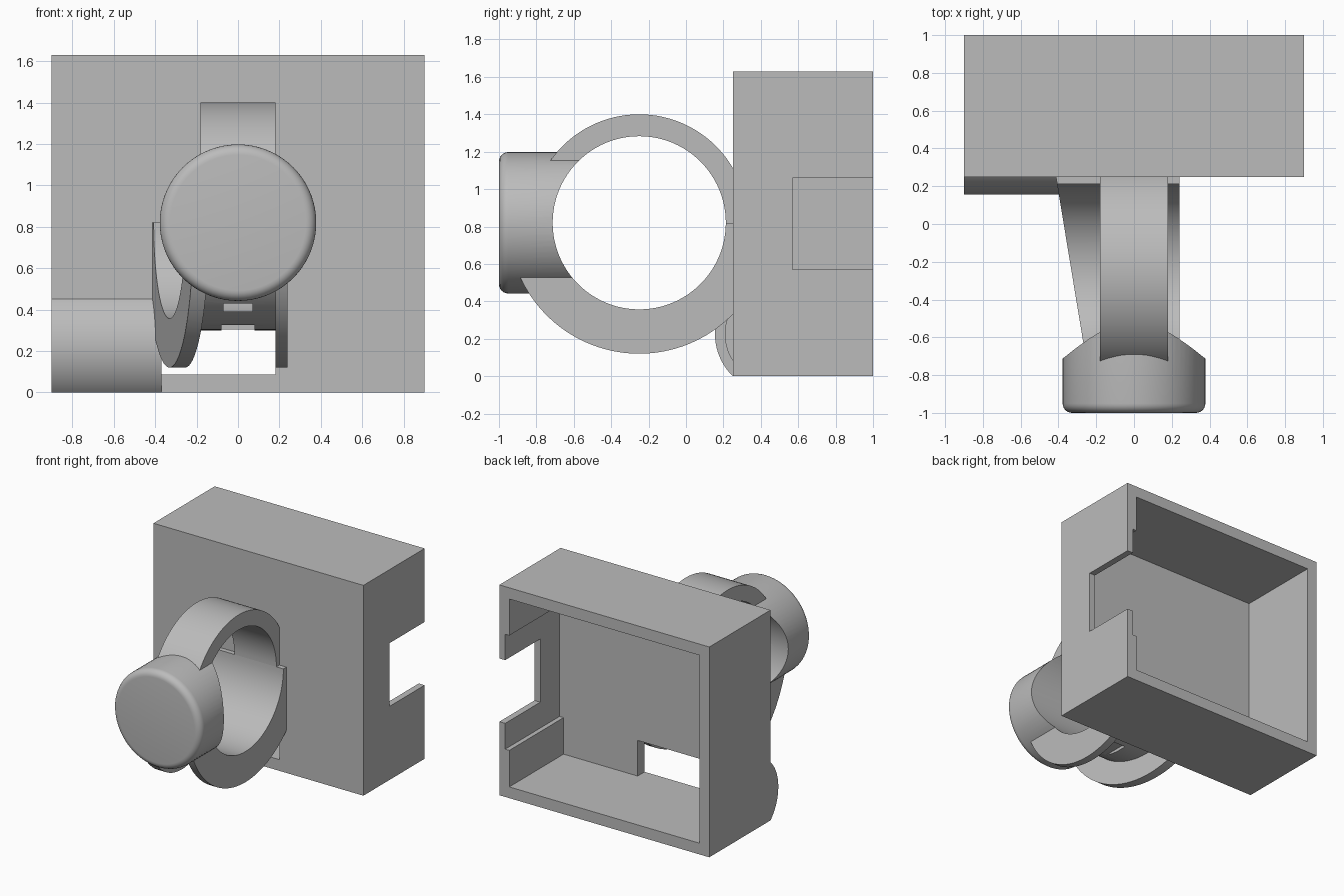
import bpy, bmesh
from math import sin, cos, pi, acos, asin

if "Cube" in bpy.data.objects:
    bpy.data.objects.remove(bpy.data.objects["Cube"])

grey = bpy.data.materials.new("plain_grey")
grey.diffuse_color = (0.5, 0.5, 0.5, 1)
grey.use_nodes = True
grey.node_tree.nodes["Principled BSDF"].inputs["Base Color"].default_value = grey.diffuse_color

CY, CZ = -0.25, 0.82      # axis of the bore
BORE = 0.463


def finish(name, bm):
    bmesh.ops.recalc_face_normals(bm, faces=bm.faces)
    me = bpy.data.meshes.new(name)
    bm.to_mesh(me)
    bm.free()
    ob = bpy.data.objects.new(name, me)
    bpy.context.collection.objects.link(ob)
    me.materials.append(grey)
    return ob


def prism(name, profile, left, right):
    """Extrude a (y, z) profile along x; left and right give x for each y."""
    bm = bmesh.new()
    a = [bm.verts.new((left(y), y, z)) for y, z in profile]
    b = [bm.verts.new((right(y), y, z)) for y, z in profile]
    bm.faces.new(a)
    bm.faces.new(b[::-1])
    n = len(a)
    for i in range(n):
        j = (i + 1) % n
        bm.faces.new((a[i], b[i], b[j], a[j]))
    return finish(name, bm)


def box(name, x0, x1, y0, y1, z0, z1):
    return prism(name, [(y0, z0), (y1, z0), (y1, z1), (y0, z1)],
                 lambda y: x0, lambda y: x1)


def cut(ob, cutter):
    m = ob.modifiers.new("cut", 'BOOLEAN')
    m.operation = 'DIFFERENCE'
    m.solver = 'EXACT'
    m.object = cutter
    bpy.context.view_layer.objects.active = ob
    bpy.ops.object.modifier_apply(modifier=m.name)
    bpy.data.objects.remove(cutter)


def arc(cy, cz, r, a0, a1, n=48):
    return [(cy + r * cos(a0 + (a1 - a0) * i / n),
             cz + r * sin(a0 + (a1 - a0) * i / n)) for i in range(n + 1)]


def half_ring(r, sign):
    """Half annulus around the bore, trimmed just inside the box wall."""
    back = 0.27
    end = acos(min(1, (back - CY) / r))
    pts = arc(CY, CZ, r, sign * pi, sign * end)
    if end > 0.01:
        pts.append((back, CZ))
    return pts + arc(CY, CZ, BORE, 0, sign * pi)


# Hollow box, open at the back
case = box("case", -0.9, 0.9, 0.25, 1.0, 0, 1.63)
cut(case, box("hollow", -0.815, 0.815, 0.335, 1.1, 0.087, 1.543))
cut(case, box("side_recess", 0.7, 0.85, 0.335, 1.1, 0.37, 1.26))
cut(case, box("side_notch", 0.7, 1.0, 0.57, 1.1, 0.57, 1.06))
cut(case, box("front_opening", -0.815, 0.18, 0.2, 0.4, 0.087, 0.363))

# Rounded duct on the lower left of the front
R1, R2, DY, DZ = 0.314, 0.259, 0.469, 0.225
h1, h2 = asin(0.225 / R1), acos((DY - 0.25) / R2)
outer = arc(DY, DZ, R1, pi - h1, pi + h1, 32)
inner = arc(DY, DZ, R2, pi + h2, pi - h2, 32)
prism("duct_shell", outer + inner, lambda y: -0.82, lambda y: -0.37)
prism("duct_end", outer, lambda y: -0.9, lambda y: -0.815)


# Lower cradle: thin half tube with two flanges, the left one slanted
def slant(y):
    return -0.41 - 0.165 * (y - 0.23)


tube = prism("cradle_tube", half_ring(0.52, -1), lambda y: slant(y) + 0.01, lambda y: 0.23)
cut(tube, box("front_slot", -0.07, 0.07, -0.8, -0.4, 0.39, 0.43))
cut(tube, box("bottom_groove", -0.08, 0.08, -0.6, -0.2, 0.2, 0.325))
prism("left_flange", half_ring(0.7, -1), slant, lambda y: slant(y) + 0.075)
prism("right_flange", half_ring(0.7, -1), lambda y: 0.18, lambda y: 0.24)

# Upper half ring
prism("upper_ring", half_ring(0.58, 1), lambda y: -0.18, lambda y: 0.18)

# Round knob with a softened front edge, hollowed by the bore
RK, F, N = 0.378, 0.05, 72
rings = [(RK - F + F * sin(t * pi / 12), -1 + F - F * cos(t * pi / 12)) for t in range(7)]
rings.append((RK, -0.53))
bm = bmesh.new()
loops = [[bm.verts.new((r * cos(2 * pi * i / N), y, CZ + r * sin(2 * pi * i / N)))
          for i in range(N)] for r, y in rings]
for p, q in zip(loops, loops[1:]):
    for i in range(N):
        j = (i + 1) % N
        bm.faces.new((p[i], p[j], q[j], q[i]))
bm.faces.new(loops[0])
bm.faces.new(loops[-1])
knob = finish("knob", bm)
cut(knob, prism("bore", arc(CY, CZ, BORE, 0, 2 * pi, 96)[:-1],
                lambda y: -0.6, lambda y: 0.6))

# Smooth curved parts, keep edges sharp
for ob in bpy.context.scene.objects:
    ob.select_set(True)
    bpy.context.view_layer.objects.active = ob
bpy.ops.object.shade_smooth_by_angle(angle=0.5)
